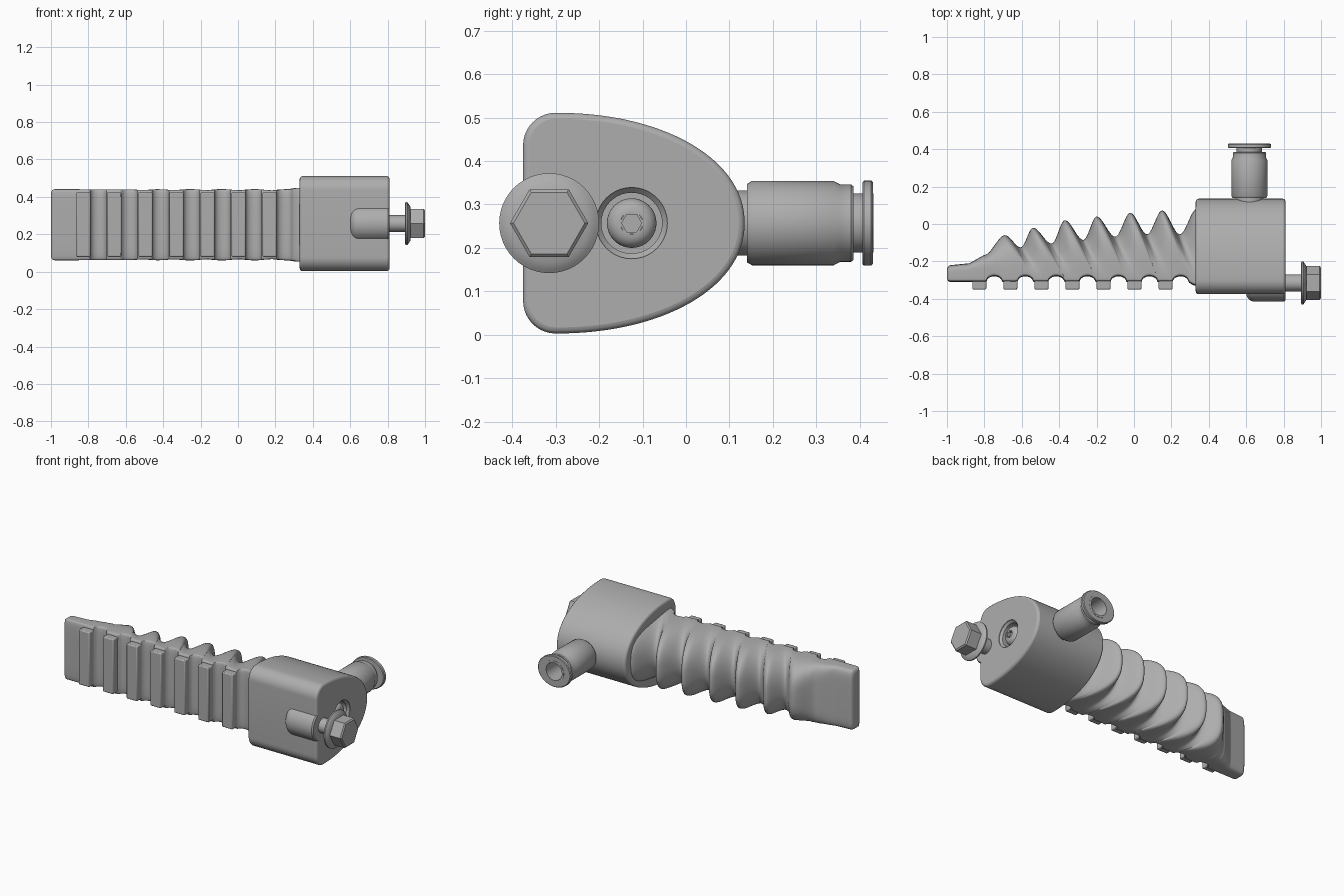
import bpy, bmesh, math
from math import sin, cos, pi, sqrt

cube = bpy.data.objects.get("Cube")
if cube:
    bpy.data.objects.remove(cube, do_unlink=True)

grey = bpy.data.materials.new("plain grey")
grey.use_nodes = True
grey.diffuse_color = (0.42, 0.42, 0.42, 1)
grey.node_tree.nodes["Principled BSDF"].inputs["Base Color"].default_value = (0.42, 0.42, 0.42, 1)

MID_Z = 0.257


def finish(name, bm, angle=35):
    bmesh.ops.remove_doubles(bm, verts=bm.verts, dist=1e-5)
    bmesh.ops.recalc_face_normals(bm, faces=bm.faces)
    mesh = bpy.data.meshes.new(name)
    bm.to_mesh(mesh)
    bm.free()
    mesh.materials.append(grey)
    ob = bpy.data.objects.new(name, mesh)
    bpy.context.collection.objects.link(ob)
    smooth(ob, angle)
    return ob


def activate(ob):
    bpy.ops.object.select_all(action='DESELECT')
    ob.select_set(True)
    bpy.context.view_layer.objects.active = ob


def smooth(ob, angle=35):
    activate(ob)
    bpy.ops.object.shade_smooth_by_angle(angle=math.radians(angle))


def apply(ob, mod):
    activate(ob)
    bpy.ops.object.modifier_apply(modifier=mod.name)


def bevel(ob, width, segments=3):
    mod = ob.modifiers.new("bevel", 'BEVEL')
    mod.width, mod.segments = width, segments
    mod.limit_method, mod.angle_limit = 'ANGLE', math.radians(40)
    apply(ob, mod)


def loft(bm, rings):
    """Bridge equal rings of points and cap both ends."""
    rows = [[bm.verts.new(p) for p in ring] for ring in rings]
    n = len(rows[0])
    for a, b in zip(rows, rows[1:]):
        for i in range(n):
            j = (i + 1) % n
            bm.faces.new((a[i], a[j], b[j], b[i]))
    return rows


def turned(name, profile, axis, centre, segs=40, stretch=1.0):
    """Turn (position, radius) pairs about a line along x or y."""
    rings = []
    for t, r in profile:
        ring = []
        for i in range(segs):
            a = 2 * pi * i / segs
            u, w = centre + r * cos(a) * stretch, MID_Z + r * sin(a)
            ring.append((t, u, w) if axis == 'X' else (u, t, w))
        rings.append(ring)
    bm = bmesh.new()
    loft(bm, rings)
    return finish(name, bm)


def step(a, b, x):
    t = min(1, max(0, (x - a) / (b - a)))
    return t * t * (3 - 2 * t)


# Bellows finger: crests and valleys along the back
BACK = [(-1, -0.222), (-0.88, -0.21), (-0.8, -0.165), (-0.69, -0.06), (-0.605, -0.125),
        (-0.54, -0.02), (-0.44, -0.105), (-0.37, 0.02), (-0.27, -0.085), (-0.2, 0.04),
        (-0.1, -0.068), (-0.02, 0.06), (0.07, -0.055), (0.15, 0.072), (0.245, -0.055),
        (0.335, 0.08), (0.5, 0.08)]
PITCH = 0.166
GROOVES = [PITCH * (i + 0.5) for i in range(-5, 2)]


def back_height(x):
    for (x0, y0), (x1, y1) in zip(BACK, BACK[1:]):
        if x <= x1:
            if x1 < -0.75:
                return y0 + (y1 - y0) * (x - x0) / (x1 - x0)
            return y0 + (y1 - y0) * step(x0, x1, x)
    return BACK[-1][1]


def front_depth(x):
    near = min(abs(x - g) for g in GROOVES)
    scallop = 0.03 * sqrt(max(0, 1 - (near / 0.042) ** 2))
    return -0.31 + scallop - 0.02 * step(0.28, 0.33, x)


def power(v, e):
    return math.copysign(abs(v) ** e, v)


def finger_ring(s, count=64):
    ramp = step(-0.88, -0.62, s)
    lean = 0.11 * ramp
    front = front_depth(s + lean)
    top = back_height(s)
    # how deep this section lies below the line of crests
    valley = ramp * min(1, max(0, (0.05 + 0.13 * min(s, 0.15) - top) / 0.12))
    r, run = 0.02, s + 1
    inset = r - sqrt(r * r - (r - run) ** 2) if run < r else 0
    half = 0.19 - inset - 0.006 * valley + 0.012 * step(0.27, 0.33, s + lean)
    base, rise = front + 0.02, top - inset - front - 0.02
    curve = 0.3 + ramp * (0.42 + 0.23 * valley)
    ring = []
    for i in range(count):
        a = 2 * pi * i / count
        c, h = cos(a), sin(a)
        if h >= 0:
            f = abs(h) ** curve
            ring.append((s + lean * (1 - f), base + rise * f, MID_Z - 0.006 + half * power(c, curve)))
        else:
            f = abs(h) ** 0.4
            ring.append((s + lean, base - (0.02 - inset) * f, MID_Z - 0.006 + half * power(c, 0.4)))
    return ring


bm = bmesh.new()
rows = loft(bm, [finger_ring(-1 + 0.005 * i) for i in range(281)])
bm.faces.new(rows[0])
bm.faces.new(rows[-1])
finish("bellows_finger", bm, 50)

# Grip pads on the front of the finger
for i in range(-5, 2):
    bm = bmesh.new()
    bmesh.ops.create_cube(bm, size=1)
    for v in bm.verts:
        v.co = (PITCH * i + 0.003 + v.co.x * 0.075, -0.32 + v.co.y * 0.06, MID_Z - 0.005 + v.co.z * 0.345)
    bevel(finish("grip_pad", bm), 0.006, 2)

# Housing: rounded front corners and a bullet-shaped back
half_outline = [(-0.30 - 0.075 * cos(a), 0.179 + 0.075 * sin(a))
                for a in (pi / 2 * i / 10 for i in range(10))]
half_outline += [(-0.30 + 0.435 * sin(a) ** 0.96, 0.254 * cos(a) ** 0.96)
                 for a in (pi / 2 * i / 30 for i in range(30))]
outline = half_outline + [(0.135, 0)] + [(y, -z) for y, z in reversed(half_outline)]
bm = bmesh.new()
rows = loft(bm, [[(x, y, z + MID_Z) for y, z in outline] for x in (0.33, 0.81)])
bm.faces.new(rows[0])
bm.faces.new(rows[1])
housing = finish("housing", bm)
bevel(housing, 0.014)

# Countersunk screw recess in the end of the housing
SCREW_Y = -0.125
cutter = turned("recess_cutter", [(0.75, 0), (0.75, 0.07), (0.793, 0.07), (0.806, 0.082),
                                  (0.84, 0.082), (0.84, 0)], 'X', SCREW_Y)
cutter.hide_render = True
mod = housing.modifiers.new("recess", 'BOOLEAN')
mod.operation, mod.object, mod.solver = 'DIFFERENCE', cutter, 'EXACT'
apply(housing, mod)
bpy.data.objects.remove(cutter, do_unlink=True)
smooth(housing)

dome = [(0.77 + 0.03 * sin(a), 0.026 + 0.031 * cos(a)) for a in (pi / 2 * i / 8 for i in range(9))]
turned("screw_head", [(0.745, 0), (0.745, 0.057)] + dome + [(0.775, 0.026), (0.775, 0)], 'X', SCREW_Y)
turned("screw_socket", [(0.77, 0.029), (0.799, 0.029), (0.799, 0.023), (0.78, 0.023), (0.78, 0)],
       'X', SCREW_Y, 6)

# Bolt boss with a rounded blind end
BOLT_Y = -0.315
blind = [(0.645 - 0.045 * cos(a), 0.055 + 0.045 * sin(a)) for a in (pi / 2 * i / 8 for i in range(9))]
turned("bolt_boss", [(0.6, 0)] + blind + [(0.802, 0.1), (0.8095, 0.093), (0.8095, 0)], 'X', BOLT_Y)

# Flanged hex bolt
turned("bolt_shank", [(0.78, 0), (0.78, 0.045), (0.9, 0.045), (0.9, 0)], 'X', BOLT_Y)
turned("bolt_flange", [(0.893, 0), (0.893, 0.108), (0.897, 0.115), (0.905, 0.115), (0.91, 0.108),
                       (0.922, 0.09), (0.922, 0)], 'X', BOLT_Y, 48)
turned("bolt_head", [(0.91, 0), (0.91, 0.09), (0.993, 0.09), (1.0, 0.082), (1.0, 0)], 'X', BOLT_Y, 6)

# Push-in air fitting on the back
FIT_X = 0.617
turned("fitting_body", [(0.1, 0), (0.1, 0.075), (0.14, 0.075), (0.14, 0.09), (0.152, 0.097),
                        (0.34, 0.097), (0.355, 0.089), (0.38, 0.089), (0.385, 0.085),
                        (0.385, 0.055), (0.25, 0.055), (0.25, 0)], 'Y', FIT_X, 48)
turned("release_sleeve", [(0.3, 0.055), (0.3, 0.068), (0.431, 0.068), (0.431, 0.055), (0.3, 0.055)],
       'Y', FIT_X, 48)
turned("release_flange", [(0.406, 0.056), (0.406, 0.094), (0.41, 0.098), (0.426, 0.098),
                          (0.43, 0.094), (0.43, 0.056), (0.406, 0.056)], 'Y', FIT_X, 48, 1.17)
